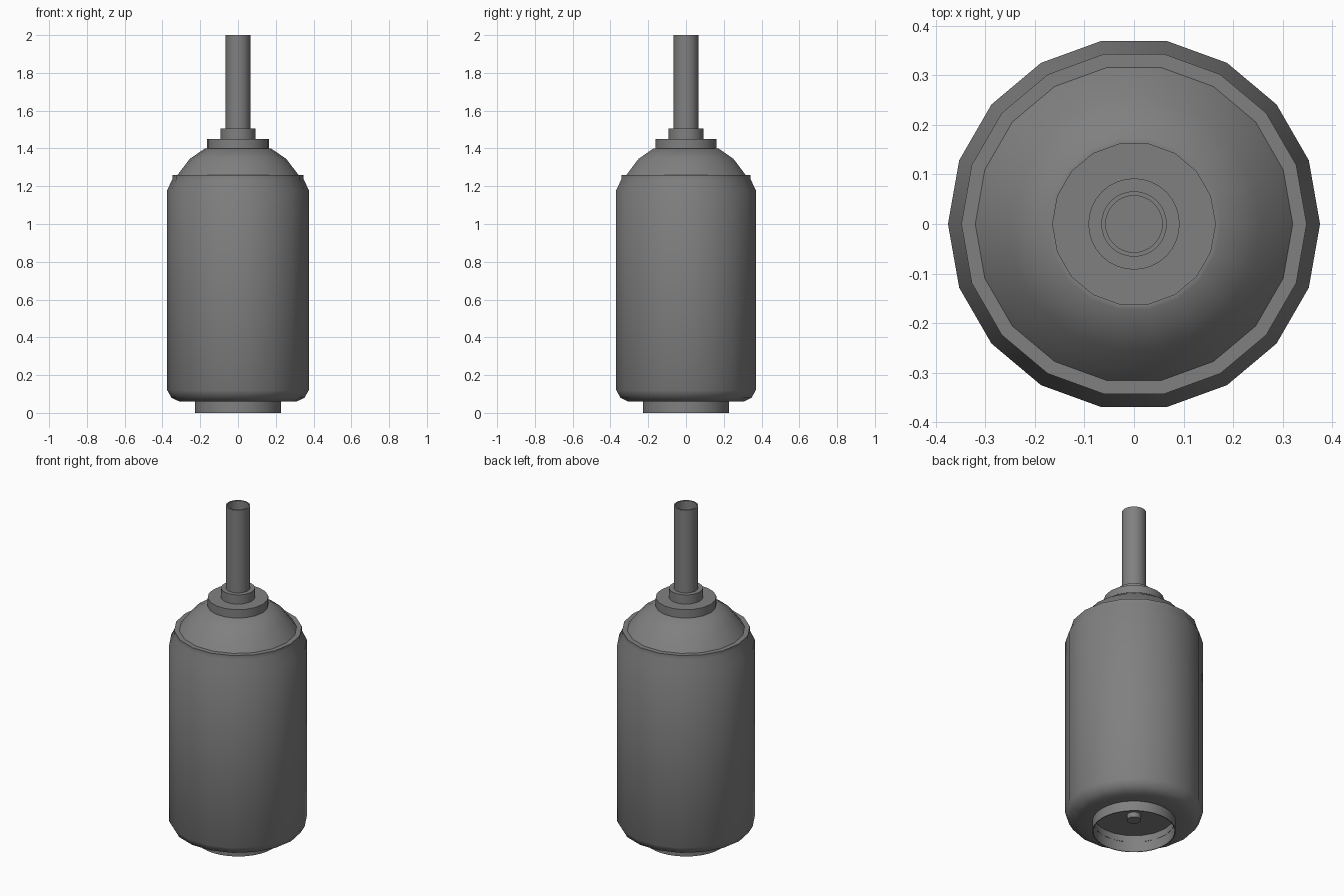
import bpy, bmesh, math
from mathutils import Matrix, Vector

cube = bpy.data.objects.get("Cube")
if cube:
    bpy.data.objects.remove(cube)

grey = bpy.data.materials.new("grey")
grey.use_nodes = True
colour = (0.216, 0.216, 0.216, 1)
grey.diffuse_color = colour
grey.node_tree.nodes["Principled BSDF"].inputs["Base Color"].default_value = colour


def lathe(name, profile, sides):
    """Turn a (radius, height) profile around the z axis."""
    bm = bmesh.new()
    verts = [bm.verts.new((r, 0, z)) for r, z in profile]
    edges = [bm.edges.new(pair) for pair in zip(verts, verts[1:])]
    bmesh.ops.spin(bm, geom=verts + edges, cent=(0, 0, 0), axis=(0, 0, 1),
                   angle=math.tau, steps=sides, use_duplicate=False)
    bmesh.ops.remove_doubles(bm, verts=bm.verts, dist=0.0005)
    bmesh.ops.recalc_face_normals(bm, faces=bm.faces)
    mesh = bpy.data.meshes.new(name)
    bm.to_mesh(mesh)
    bm.free()
    mesh.materials.append(grey)
    obj = bpy.data.objects.new(name, mesh)
    bpy.context.collection.objects.link(obj)
    bpy.ops.object.select_all(action='DESELECT')
    obj.select_set(True)
    bpy.context.view_layer.objects.active = obj
    bpy.ops.object.shade_smooth_by_angle(angle=math.radians(35))
    return obj


# Main shell: underside, rounded bottom, straight wall, rounded shoulder, lip,
# dome and flat collar
lathe("body", [(0, 0.1), (0.222, 0.1), (0.222, 0.06), (0.31, 0.06),
               (0.352, 0.08), (0.375, 0.12), (0.375, 1.18), (0.348, 1.235),
               (0.348, 1.26), (0.32, 1.26), (0.255, 1.345), (0.175, 1.4),
               (0.165, 1.4), (0.165, 1.45), (0, 1.45)], 18)

# Open foot ring under the body
lathe("foot_ring", [(0.222, 0.1), (0.222, 0), (0.227, 0), (0.227, 0.062)], 32)

# Small pin in the recess of the foot
lathe("foot_pin", [(0, 0.07), (0.038, 0.07), (0.038, 0.102)], 24)

# Collar that holds the stem
lathe("stem_collar", [(0.092, 1.448), (0.092, 1.505), (0, 1.505)], 32)

# Hollow stem
lathe("stem", [(0.066, 1.5), (0.066, 2), (0.057, 2), (0.057, 1.506), (0, 1.506)], 32)
